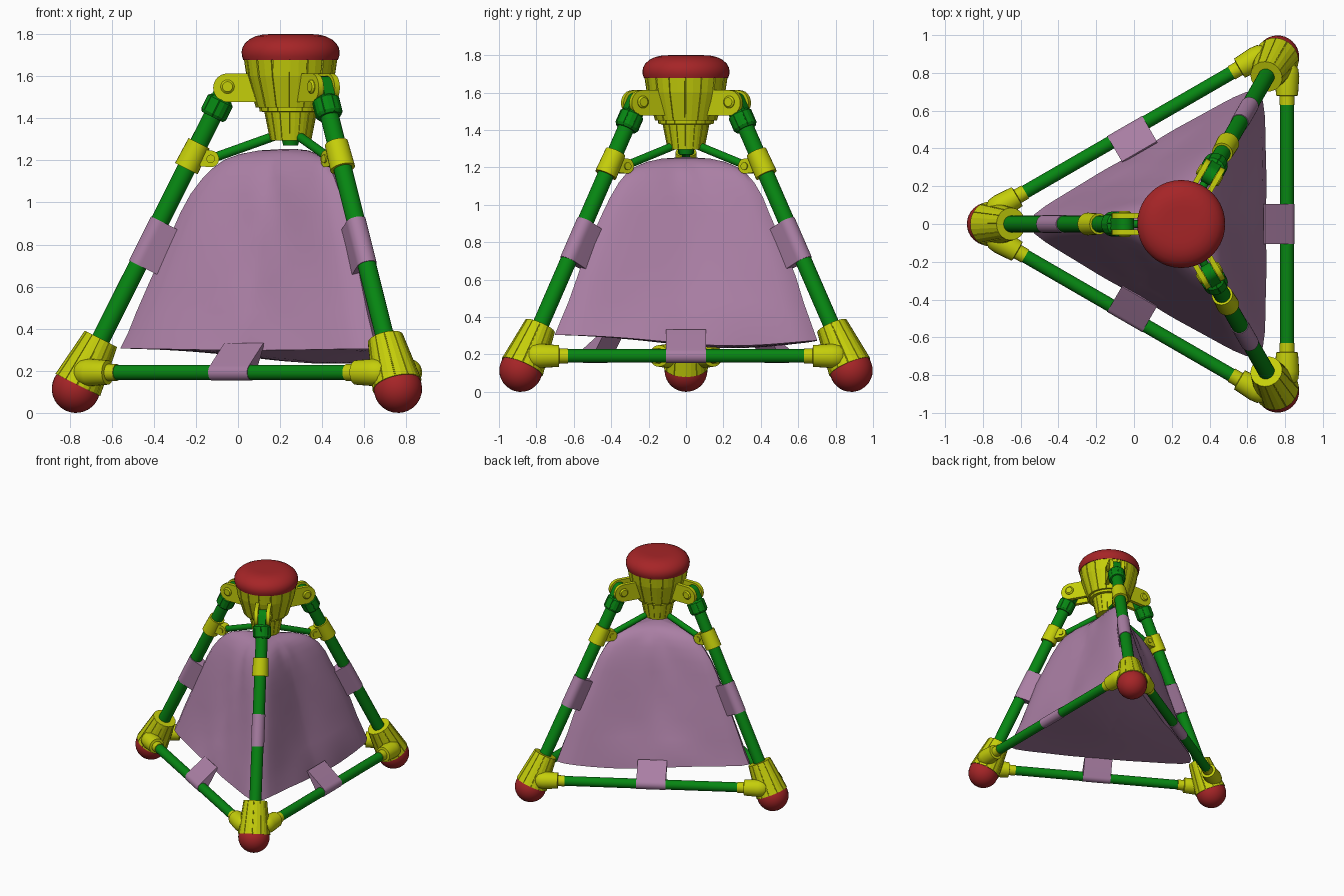
import bpy, bmesh
from math import sin, cos, pi, radians, sqrt, exp
from mathutils import Vector as V, Matrix

if "Cube" in bpy.data.objects:
    bpy.data.objects.remove(bpy.data.objects["Cube"])

CENTRE = Matrix.Translation((0.25, 0, 0))


def material(name, rgb):
    m = bpy.data.materials.new(name)
    m.diffuse_color = (*rgb, 1)
    m.use_nodes = True
    m.node_tree.nodes["Principled BSDF"].inputs["Base Color"].default_value = m.diffuse_color
    return m


RED = material("red", (0.38, 0.018, 0.02))
YELLOW = material("yellow", (0.56, 0.62, 0.003))
GREEN = material("green", (0.002, 0.24, 0.006))
LAVENDER = material("lavender", (0.40, 0.21, 0.37))


def loft(name, rings, mat, angle=0, smooth=40):
    """Skin a list of closed rings, cap both ends, turn about the tripod axis."""
    bm = bmesh.new()
    rows = [[bm.verts.new(p) for p in ring] for ring in rings]
    n = len(rows[0])
    for a, b in zip(rows, rows[1:]):
        for i in range(n):
            j = (i + 1) % n
            bm.faces.new((a[i], a[j], b[j], b[i]))
    bm.faces.new(rows[0][::-1])
    bm.faces.new(rows[-1])
    bmesh.ops.recalc_face_normals(bm, faces=bm.faces)
    me = bpy.data.meshes.new(name)
    bm.to_mesh(me)
    bm.free()
    ob = bpy.data.objects.new(name, me)
    bpy.context.collection.objects.link(ob)
    me.materials.append(mat)
    ob.matrix_world = CENTRE @ Matrix.Rotation(radians(angle), 4, 'Z')
    if smooth:
        bpy.ops.object.select_all(action='DESELECT')
        ob.select_set(True)
        bpy.context.view_layer.objects.active = ob
        bpy.ops.object.shade_smooth_by_angle(angle=radians(smooth))
    return ob


def lathe(name, origin, axis, profile, mat, angle=0, n=24, panels=0):
    """Profile of (distance along axis, radius); panels adds ribbed grooves."""
    q = V((0, 0, 1)).rotation_difference(V(axis).normalized())
    if panels:
        step = 2 * pi / panels
        circ = [((k + f) * step, g) for k in range(panels)
                for f, g in ((0, 1), (0.45, 1), (0.9, 1), (0.92, 0.97), (0.98, 0.97))]
    else:
        circ = [(2 * pi * k / n, 1) for k in range(n)]
    rings = [[V(origin) + q @ V((r * g * cos(t), r * g * sin(t), h)) for t, g in circ]
             for h, r in profile]
    return loft(name, rings, mat, angle, 0 if panels else 40)


def prism(name, pts, sweep, mat, angle=0):
    return loft(name, [pts, [p + V(sweep) for p in pts]], mat, angle)


def plate(name, a, b, rad, t0, t1, mat, angle):
    """Round-ended plate from a to b in the (radius, height) plane."""
    a, b = V((a[0], t0, a[1])), V((b[0], t0, b[1]))
    u = (b - a).normalized()
    w = V((-u.z, 0, u.x))
    pts = []
    for c, s in ((b, 1), (a, -1)):
        for k in range(13):
            t = -pi / 2 + pi * k / 12
            pts.append(c + s * rad * (u * cos(t) + w * sin(t)))
    prism(name, pts, (0, t1 - t0, 0), mat, angle)


def strap(name, centre, axis, tip, rad, length, angle, half):
    """Cloth tab wrapped round a tube, narrowing to a flat tip."""
    axis, tip, c = V(axis).normalized(), V(tip), V(centre)
    u = tip.normalized()
    w = axis.cross(u)
    c = c - axis * length / 2
    pts = []
    for k in range(17):
        t = pi / 2.4 + (2 * pi - pi / 1.2) * k / 16
        pts.append(c + rad * (u * cos(t) + w * sin(t)))
    pts += [c + tip - w * half, c + tip + w * half]
    prism(name, pts, axis * length, LAVENDER, angle)


# Central hub, its lower boss and the red cap
lathe("hub_upper", (0, 0, 0), (0, 0, 1), [(1.45, 0.165), (1.60, 0.21), (1.68, 0.222)],
      YELLOW, panels=16)
lathe("hub_lower", (0, 0, 0), (0, 0, 1),
      [(1.295, 0.098), (1.43, 0.125), (1.432, 0.148), (1.46, 0.15)], YELLOW, panels=16)
lathe("hub_hook", (0, 0, 0), (0, 0, 1), [(1.27, 0.035), (1.31, 0.045)], GREEN)
lathe("red_cap", (0, 0, 0), (0, 0, 1),
      [(1.677, 0.225), (1.695, 0.231), (1.715, 0.233), (1.735, 0.229), (1.755, 0.218),
       (1.775, 0.196), (1.79, 0.165), (1.798, 0.13), (1.80, 0.09), (1.80, 0.02)], RED, n=40)

FOOT, PIVOT = V((1.02, 0, 0.115)), V((0.30, 0, 1.55))
D = (PIVOT - FOOT).normalized()
INWARD = V((-D.z, 0, D.x))


def at(s):
    return FOOT + D * s


# Three legs
for a in (180, 60, -60):
    ball = [(-0.115 * cos(pi * k / 16), max(0.002, 0.115 * sin(pi * k / 16))) for k in range(17)]
    lathe("foot_ball", FOOT, D, ball, RED, a, n=28)
    lathe("foot_socket", FOOT, D, [(0.02, 0.119), (0.265, 0.086)], YELLOW, a, panels=12)
    lathe("leg_tube", FOOT, D, [(0.1, 0.044), (1.46, 0.044)], GREEN, a)
    strap("leg_strap", at(0.775), D, INWARD * 0.125, 0.048, 0.235, a, 0.025)
    # collar with lug and brace to the hub
    lathe("leg_collar", FOOT, D, [(1.17, 0.06), (1.305, 0.056)], YELLOW, a)
    plate("collar_lug", (0.45, 1.215), (0.38, 1.207), 0.04, -0.032, 0.032, YELLOW, a)
    lathe("lug_pin", (0.38, 0, 1.207), (0, 1, 0), [(-0.04, 0.02), (0.04, 0.02)], YELLOW, a)
    start, end = V((0.38, 0, 1.207)), V((0.05, 0, 1.325))
    lathe("brace_rod", start, end - start, [(0.02, 0.022), (0.34, 0.022)], GREEN, a, n=16)
    # knuckle and hinge
    lathe("leg_knuckle", FOOT, D, [(1.445, 0.056), (1.46, 0.066), (1.53, 0.066), (1.545, 0.05)],
          GREEN, a, panels=8)
    k = at(1.5)
    plate("hinge_tongue", (k.x, k.z), (PIVOT.x, PIVOT.z), 0.05, -0.028, 0.028, GREEN, a)
    for s in (-1, 1):
        plate("hinge_ear", (0.30, 1.545), (0.12, 1.545), 0.068, s * 0.03, s * 0.058, YELLOW, a)
    lathe("hinge_pin", PIVOT, (0, 1, 0),
          [(-0.07, 0.024), (-0.062, 0.033), (0.062, 0.033), (0.07, 0.024)], YELLOW, a, n=18)

# Three ground struts with end sockets and straps
for a in (0, 120, 240):
    o = (0.56, 0, 0.192)
    lathe("strut_tube", o, (0, 1, 0), [(-0.8, 0.036), (0.8, 0.036)], GREEN, a)
    for s in (-1, 1):
        lathe("strut_socket", o, (0, s, 0),
              [(0.63, 0.04), (0.677, 0.04), (0.68, 0.058), (0.78, 0.065), (0.82, 0.06),
               (0.84, 0.045)], YELLOW, a)
    strap("strut_strap", o, (0, 1, 0), (-0.12, 0, 0.137), 0.039, 0.214, a, 0.005)

# Draped cloth tent, closed below: rows of (height, corner radius, side radius);
# height 0 marks the sagging underside and hem
ROWS = [(0, 0.02, 0.011), (0, 0.25, 0.138), (0, 0.48, 0.264), (0, 0.68, 0.374),
        (0, 0.81, 0.445), (0.38, 0.77, 0.42), (0.48, 0.725, 0.385), (0.62, 0.668, 0.34),
        (0.79, 0.595, 0.295), (0.95, 0.52, 0.25), (1.04, 0.475, 0.225), (1.12, 0.42, 0.195),
        (1.17, 0.37, 0.17), (1.205, 0.31, 0.145), (1.23, 0.24, 0.12), (1.247, 0.15, 0.085),
        (1.255, 0.02, 0.015)]
SEG = 96


def side_shape(p):
    return 1 / cos(pi / 3 - (sqrt(p * p + 0.012) - 0.11 * (1 - p * 3 / pi)) * 0.97)


rings = []
for z, corner, side in ROWS:
    ring = []
    for i in range(SEG):
        t = 2 * pi * i / SEG
        p = abs(t % (2 * pi / 3) - pi / 3)
        w = ((1 + cos(3 * p)) / 2) ** 2
        r = side * side_shape(p) * (1 + (corner / (side * side_shape(0)) - 1) * w)
        if 0.3 < z < 1.2:
            r += 0.009 * sin(2 * t + 9 * z) * sin(5 * t + 4 * z)
        x, y = r * cos(t), r * sin(t)
        sag = 0.308 - 0.075 * exp(-((x - 0.2) ** 2 + (y - 0.25) ** 2) / 0.3)
        ring.append(V((x, y, z or sag)))
    rings.append(ring)
loft("cloth_tent", rings, LAVENDER, 0, 50)
